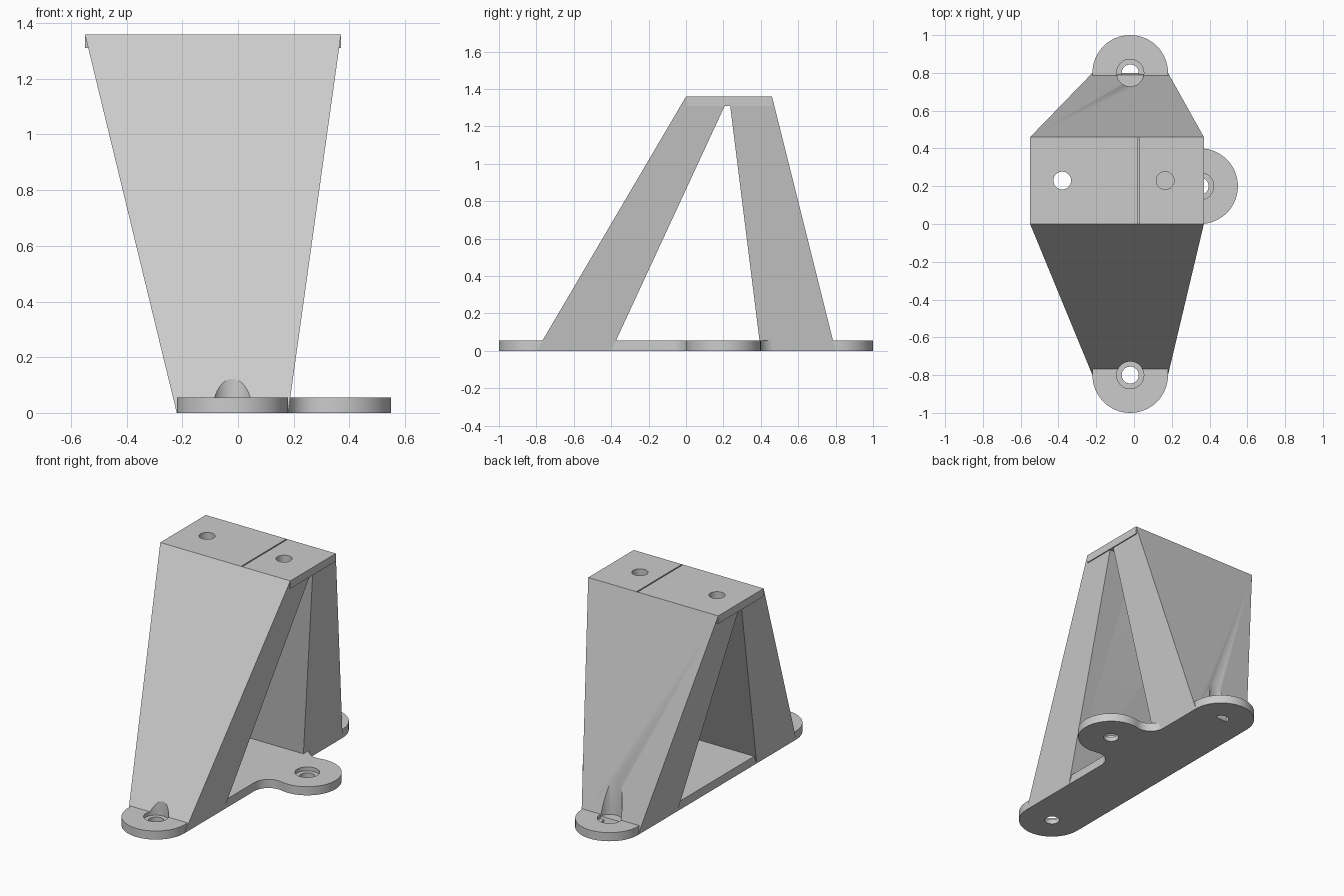
import bpy, bmesh, math

if "Cube" in bpy.data.objects:
    bpy.data.objects.remove(bpy.data.objects["Cube"])

# Single flat colour
grey = bpy.data.materials.new("mid grey")
grey.diffuse_color = (0.6, 0.6, 0.6, 1)
grey.use_nodes = True
grey.node_tree.nodes["Principled BSDF"].inputs["Base Color"].default_value = grey.diffuse_color

BASE_H, TOP_Z, TOP_T = 0.055, 1.36, 0.05
CX = -0.02                       # centre line of the base
EAR = (0.35, 0.2)                # centre of the side lug
R = 0.2                          # radius of the rounded ends


def loft(name, lower, upper):
    """Solid between two matching loops of 3D points."""
    bm = bmesh.new()
    a = [bm.verts.new(p) for p in lower]
    b = [bm.verts.new(p) for p in upper]
    n = len(a)
    bm.faces.new(a[::-1])
    bm.faces.new(b)
    for i in range(n):
        j = (i + 1) % n
        bm.faces.new((a[i], a[j], b[j], b[i]))
    bmesh.ops.recalc_face_normals(bm, faces=bm.faces)
    mesh = bpy.data.meshes.new(name)
    bm.to_mesh(mesh)
    bm.free()
    mesh.materials.append(grey)
    obj = bpy.data.objects.new(name, mesh)
    bpy.context.collection.objects.link(obj)
    return obj


def extrude(name, outline, z0, z1):
    return loft(name, [(x, y, z0) for x, y in outline], [(x, y, z1) for x, y in outline])


def rect(x0, x1, y0, y1):
    return [(x0, y0), (x1, y0), (x1, y1), (x0, y1)]


def arc(cx, cy, r, a0, a1, n):
    return [(cx + r * math.cos(a0 + (a1 - a0) * i / n),
             cy + r * math.sin(a0 + (a1 - a0) * i / n)) for i in range(n + 1)]


def drill(x, y, r, z0, z1):
    return extrude("drill_cutter", arc(x, y, r, 0, 2 * math.pi, 48)[:-1], z0, z1)


def cut(obj, cutters):
    bpy.context.view_layer.objects.active = obj
    for c in cutters:
        mod = obj.modifiers.new("cut", 'BOOLEAN')
        mod.operation, mod.solver, mod.object = 'DIFFERENCE', 'EXACT', c
        bpy.ops.object.modifier_apply(modifier=mod.name)


# Base plate: rounded strip with a filleted side lug
pi, side, fr = math.pi, CX + R, 0.1
fx = side + fr
dy = math.sqrt((R + fr) ** 2 - (EAR[0] - fx) ** 2)
ang = math.atan2(dy, EAR[0] - fx)          # fillet end angle
outline = arc(CX, -0.8, R, pi, 2 * pi, 32)
outline += arc(fx, EAR[1] - dy, fr, pi, ang, 12)
outline += arc(*EAR, R, ang - pi, pi - ang, 40)[1:-1]
outline += arc(fx, EAR[1] + dy, fr, -ang, -pi, 12)
outline += arc(CX, 0.8, R, 0, pi, 32)
base = extrude("base_plate", outline, 0, BASE_H)

# Top plate
top = extrude("top_plate", rect(-0.55, 0.37, 0, 0.46), TOP_Z - TOP_T, TOP_Z)

# Tapered legs, flaring towards the top
low_x, high_x = (CX - R, CX + R), (-0.55, 0.37)


def leg(name, low_y, high_y):
    lower = [(x, y, 0) for x, y in rect(*low_x, *low_y)]
    upper = [(x, y, TOP_Z) for x, y in rect(*high_x, *high_y)]
    return loft(name, lower, upper)


front_leg = leg("front_leg", (-0.8, -0.4), (0, 0.23))
back_leg = leg("back_leg", (0.4, 0.8), (0.23, 0.46))

# Holes in the top, also passing down through the legs, and a thin groove
top_cuts = [drill(x, 0.23, 0.047, 0.1, 1.5) for x in (-0.38, 0.165)]
top_cuts.append(extrude("groove_cutter", rect(0.021, 0.029, 0.002, 0.458), TOP_Z - 0.02, 1.5))

# Countersunk screw holes in the base, with clearance pockets in the legs
base_cuts = []
for x, y in ((CX, -0.8), (CX, 0.8), EAR):
    base_cuts += [drill(x, y, 0.045, -0.1, 0.5), drill(x, y, 0.072, 0.03, 0.5)]
back_pocket = drill(CX, 0.8, 0.072, 0.045, 0.6)

cut(base, base_cuts)
cut(top, top_cuts)
cut(front_leg, top_cuts + base_cuts[:2])
cut(back_leg, top_cuts + [back_pocket])

for c in top_cuts + base_cuts + [back_pocket]:
    bpy.data.objects.remove(c, do_unlink=True)

# Smooth the round walls, keep edges crisp
for obj in (base, top, front_leg, back_leg):
    bpy.ops.object.select_all(action='DESELECT')
    obj.select_set(True)
    bpy.context.view_layer.objects.active = obj
    bpy.ops.object.shade_smooth_by_angle(angle=math.radians(30))
